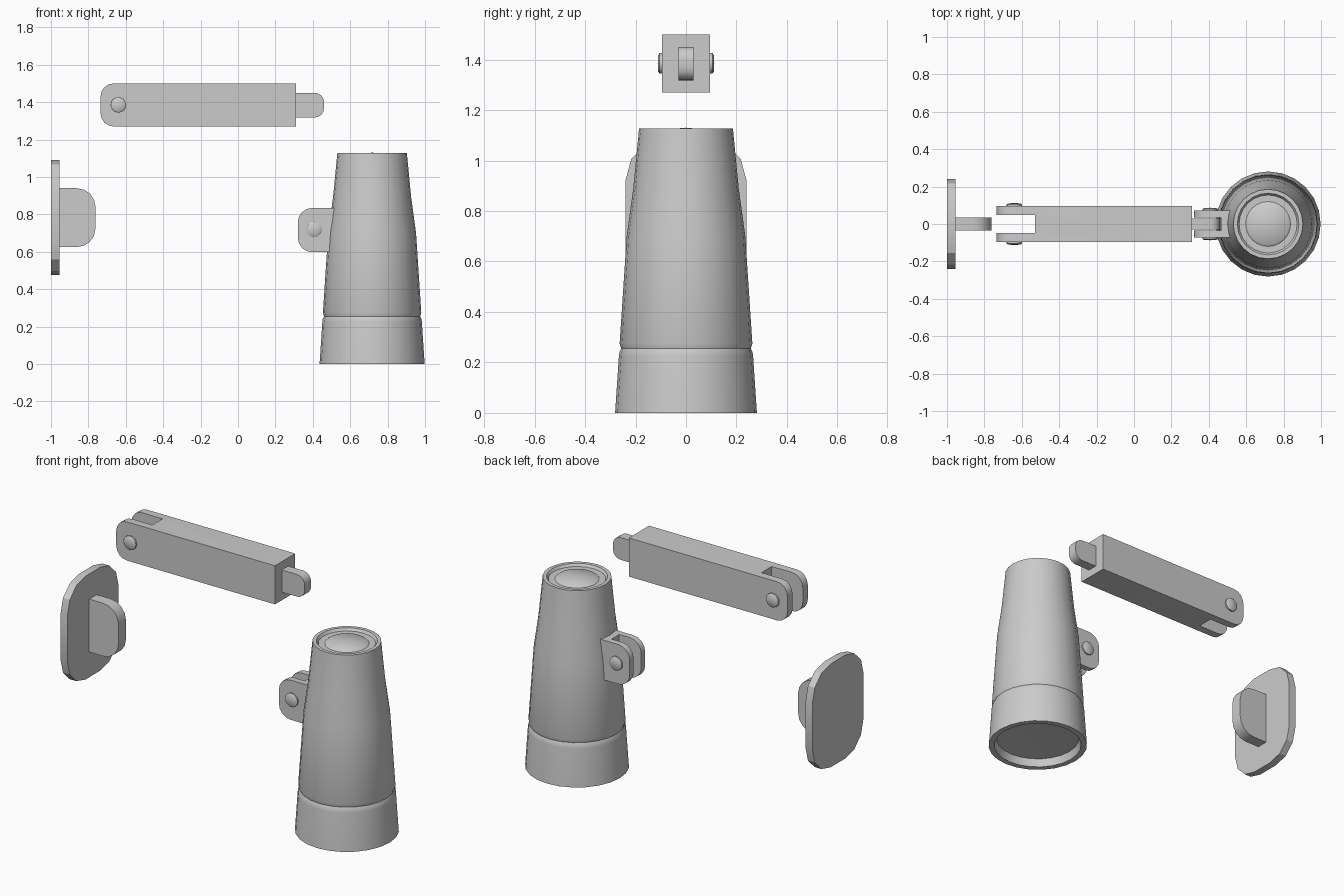
import bpy, bmesh, math
from mathutils import Vector

if "Cube" in bpy.data.objects:
    bpy.data.objects.remove(bpy.data.objects["Cube"])


def finish(bm, name, angle=30):
    bmesh.ops.recalc_face_normals(bm, faces=bm.faces)
    me = bpy.data.meshes.new(name)
    bm.to_mesh(me)
    bm.free()
    ob = bpy.data.objects.new(name, me)
    bpy.context.collection.objects.link(ob)
    bpy.ops.object.select_all(action='DESELECT')
    bpy.context.view_layer.objects.active = ob
    ob.select_set(True)
    bpy.ops.object.shade_smooth_by_angle(angle=math.radians(angle))
    return ob


def prism(outline, z0, z1):
    """Extrude an XY outline from z0 to z1."""
    bm = bmesh.new()
    face = bm.faces.new([bm.verts.new((x, y, z0)) for x, y in outline])
    new = bmesh.ops.extrude_face_region(bm, geom=[face])['geom']
    for v in new:
        if isinstance(v, bmesh.types.BMVert):
            v.co.z = z1
    return bm


def round_edges(bm, axis, radius, segments, end_x=None):
    """Round the edges along an axis, optionally only those at one x."""
    picked = []
    for e in bm.edges:
        d = (e.verts[1].co - e.verts[0].co).normalized()
        at_end = end_x is None or all(abs(v.co.x - end_x) < 1e-4 for v in e.verts)
        if abs(d[axis]) > 0.99 and at_end:
            picked.append(e)
    bmesh.ops.bevel(bm, geom=picked, offset=radius, segments=segments,
                    profile=0.5, affect='EDGES')


def tab(name, x0, x1, half_y, z0, z1, radius):
    """Flat tongue with rounded corners at x1."""
    bm = prism([(x0, -half_y), (x1, -half_y), (x1, half_y), (x0, half_y)], z0, z1)
    round_edges(bm, 1, radius, 4, x1)
    return finish(bm, name)


def fork(name, tip, slot, root, outer, inner, z0, z1, radius):
    """Bar whose tip is slotted into two rounded lugs."""
    bm = prism([(tip, -outer), (root, -outer), (root, outer), (tip, outer),
                (tip, inner), (slot, inner), (slot, -inner), (tip, -inner)], z0, z1)
    round_edges(bm, 1, radius, 4, tip)
    return finish(bm, name)


def lathe(name, profile, x, y=0, z=0, steps=24, direction=None, angle=30):
    """Revolve (radius, height) points about the z axis, or another direction."""
    bm = bmesh.new()
    vs = [bm.verts.new((r, 0, h)) for r, h in profile]
    edges = [bm.edges.new(p) for p in zip(vs, vs[1:])]
    bmesh.ops.spin(bm, geom=vs + edges, axis=(0, 0, 1), cent=(0, 0, 0),
                   angle=math.tau, steps=steps)
    bmesh.ops.remove_doubles(bm, verts=bm.verts, dist=1e-4)
    if direction:
        rot = Vector((0, 0, 1)).rotation_difference(Vector(direction)).to_matrix()
        bmesh.ops.rotate(bm, verts=bm.verts, matrix=rot)
    bmesh.ops.translate(bm, verts=bm.verts, vec=(x, y, z))
    return finish(bm, name, angle)


def pin_heads(name, x, z, inside, outside):
    """Domed rivet heads on both sides of a fork."""
    for side, label in ((-1, "front"), (1, "back")):
        height = outside - inside
        lathe(f"{name}_{label}",
              [(0, -0.01), (0.041, -0.01), (0.041, height * 0.55),
               (0.033, height * 0.9), (0, height)],
              x, side * inside, z, 16, (0, side, 0), 50)


# Wall plate and its hinge tab
plate = prism([(-1, -0.24), (-0.955, -0.24), (-0.955, 0.24), (-1, 0.24)], 0.475, 1.09)
round_edges(plate, 0, 0.17, 3)
finish(plate, "wall_plate", 20)
tab("wall_tab", -0.96, -0.762, 0.035, 0.625, 0.94, 0.1)

# Arm with forked end, pin and tongue
fork("arm", -0.735, -0.53, 0.31, 0.095, 0.048, 1.27, 1.5, 0.07)
pin_heads("arm_pin", -0.64, 1.385, 0.095, 0.112)
tab("arm_tongue", 0.305, 0.46, 0.03, 1.318, 1.45, 0.05)

# Lamp housing: front rim, groove, tapered body, cap and recessed lens
lathe("lamp_housing",
      [(0, 0.055), (0.235, 0.045), (0.248, 0.0), (0.281, 0.0),
       (0.266, 0.225), (0.264, 0.24), (0.257, 0.255), (0.263, 0.275),
       (0.235, 0.7), (0.209, 0.89), (0.186, 1.127), (0.165, 1.127),
       (0.155, 1.112), (0.12, 1.112), (0.11, 1.12), (0, 1.13)],
      0.717, angle=35)

# Lamp bracket and pin
fork("lamp_bracket", 0.32, 0.465, 0.53, 0.072, 0.036, 0.598, 0.834, 0.075)
pin_heads("lamp_pin", 0.407, 0.72, 0.072, 0.087)
